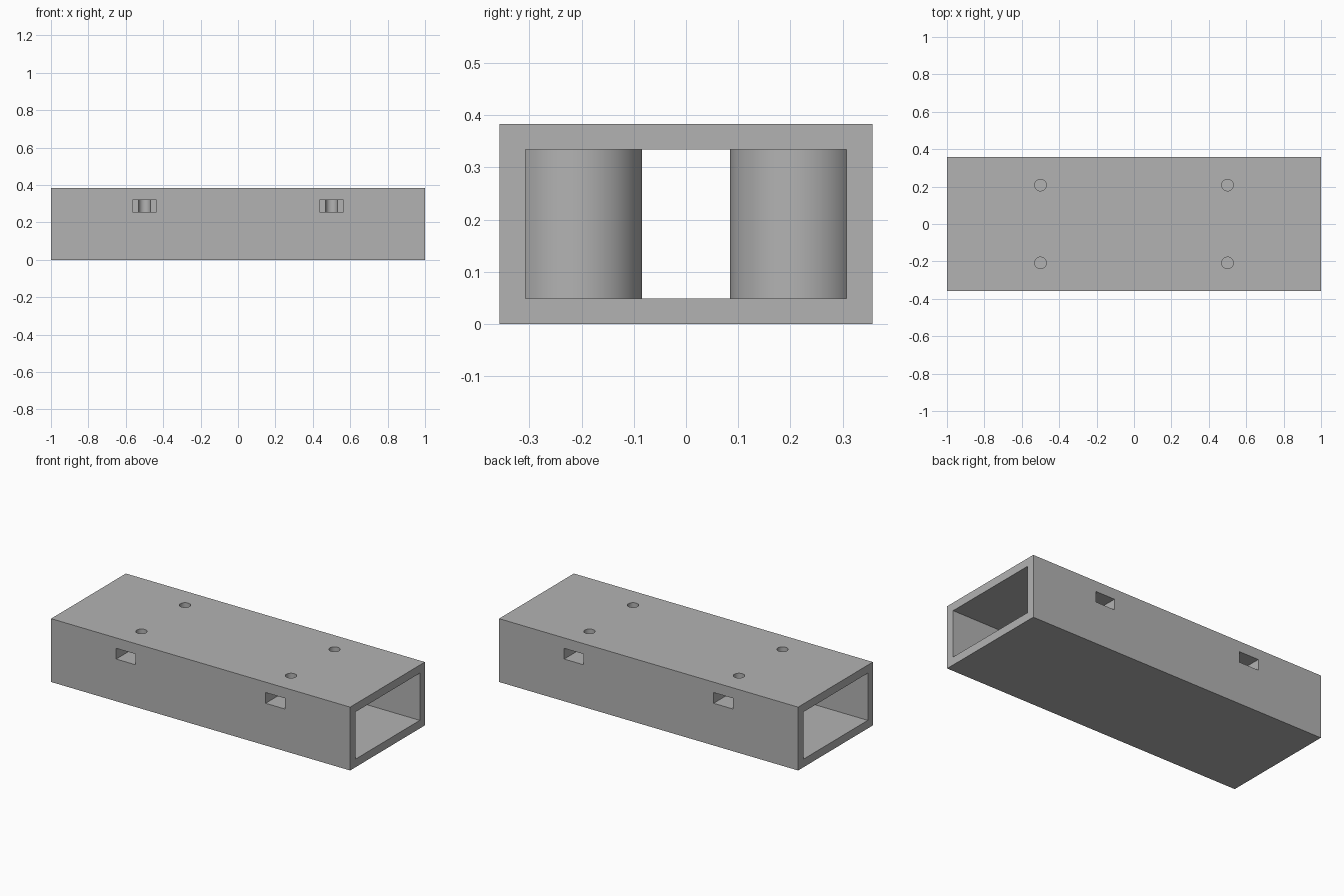
import bpy
import math

LENGTH, DEPTH, HEIGHT, WALL = 2.0, 0.714, 0.383, 0.049
POST_X, POST_Y, POST_R = 0.5, 0.208, 0.124
HOLE_R, HOLE_BOTTOM = 0.031, 0.19
SLOT_W, SLOT_LOW, SLOT_HIGH = 0.13, 0.255, 0.32

if "Cube" in bpy.data.objects:
    bpy.data.objects.remove(bpy.data.objects["Cube"], do_unlink=True)

grey = bpy.data.materials.new("plain grey")
grey.use_nodes = True
grey.diffuse_color = (0.45, 0.45, 0.45, 1)
grey.node_tree.nodes["Principled BSDF"].inputs["Base Color"].default_value = grey.diffuse_color


def box(name, x, y, z):
    """Box from three (low, high) ranges."""
    ranges = (x, y, z)
    bpy.ops.mesh.primitive_cube_add(size=1, location=[(a + b) / 2 for a, b in ranges])
    obj = bpy.context.object
    obj.name = name
    obj.scale = [b - a for a, b in ranges]
    bpy.ops.object.transform_apply(location=True, rotation=True, scale=True)
    obj.data.materials.append(grey)
    return obj


def cylinder(name, x, y, z, radius):
    bpy.ops.mesh.primitive_cylinder_add(vertices=48, radius=radius, depth=z[1] - z[0],
                                        location=(x, y, (z[0] + z[1]) / 2))
    obj = bpy.context.object
    obj.name = name
    obj.data.materials.append(grey)
    return obj


def combine(target, tool, operation):
    """Apply a boolean and discard the tool."""
    tool.hide_render = True
    mod = target.modifiers.new(operation, 'BOOLEAN')
    mod.operation, mod.solver, mod.object = operation, 'EXACT', tool
    bpy.context.view_layer.objects.active = target
    bpy.ops.object.modifier_apply(modifier=mod.name)
    bpy.data.objects.remove(tool, do_unlink=True)


# Rectangular tube, open at both ends
half_x, half_y = LENGTH / 2, DEPTH / 2
tube = box("tube_housing", (-half_x, half_x), (-half_y, half_y), (0, HEIGHT))
inside = box("tube_cutter", (-half_x - 0.1, half_x + 0.1),
             (-half_y + WALL, half_y - WALL), (WALL, HEIGHT - WALL))
combine(tube, inside, 'DIFFERENCE')

corners = [(sx * POST_X, sy) for sx in (-1, 1) for sy in (-1, 1)]

# Round screw posts between floor and ceiling, merged into the side walls
for x, side in corners:
    post = cylinder("screw_post", x, side * POST_Y,
                    (WALL / 2, HEIGHT - WALL / 2), POST_R)
    combine(tube, post, 'UNION')

# Blind screw holes from the top, and nut slots from the sides to the hole axis
for x, side in corners:
    hole = cylinder("hole_cutter", x, side * POST_Y, (HOLE_BOTTOM, HEIGHT + 0.1), HOLE_R)
    combine(tube, hole, 'DIFFERENCE')
    y_range = sorted((side * POST_Y, side * (half_y + 0.1)))
    slot = box("slot_cutter", (x - SLOT_W / 2, x + SLOT_W / 2), y_range,
               (SLOT_LOW, SLOT_HIGH))
    combine(tube, slot, 'DIFFERENCE')

bpy.ops.object.select_all(action='DESELECT')
tube.select_set(True)
bpy.context.view_layer.objects.active = tube
bpy.ops.object.shade_smooth_by_angle(angle=math.radians(30))
